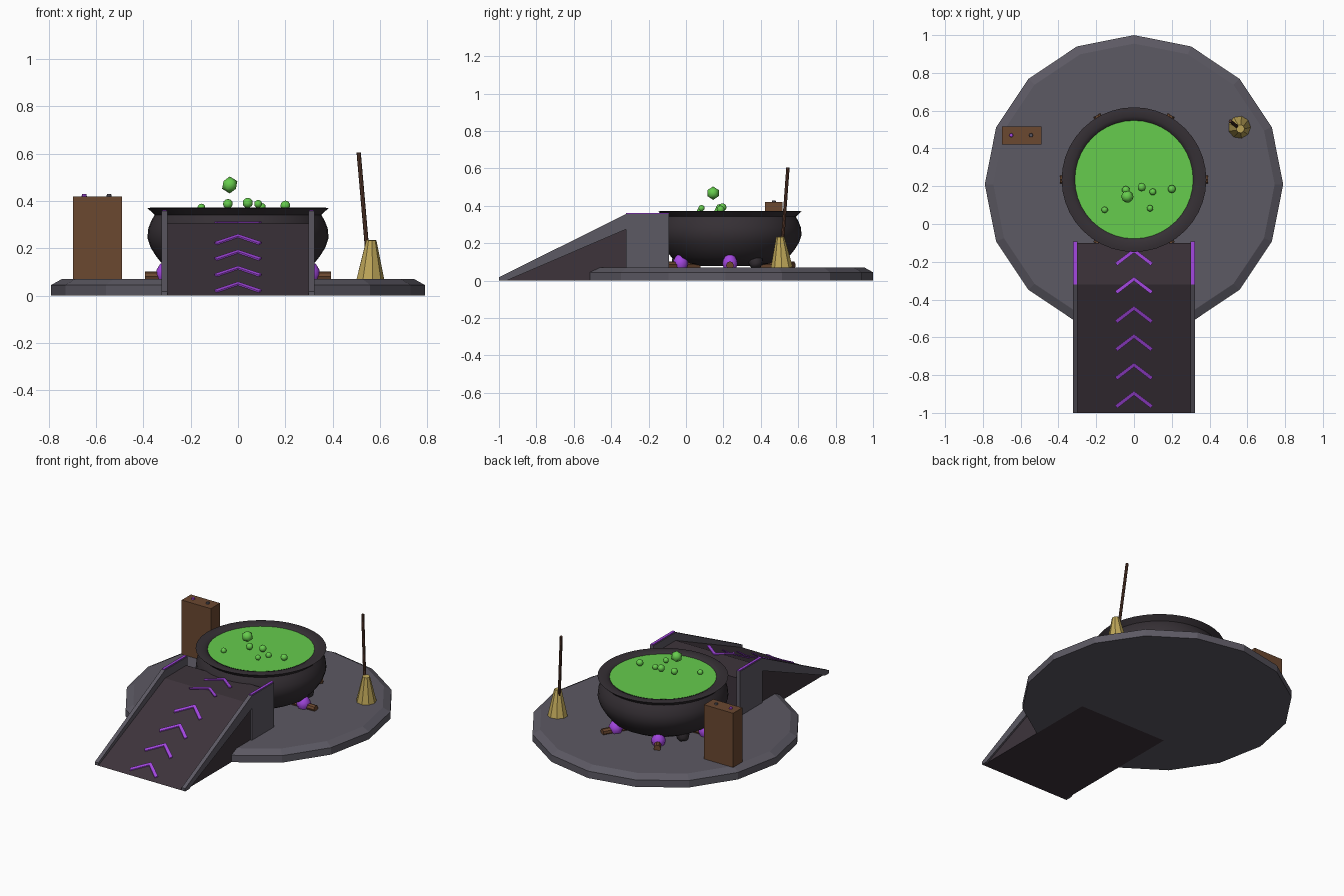
import bpy, bmesh, math
from mathutils import Vector, Matrix

if "Cube" in bpy.data.objects:
    bpy.data.objects.remove(bpy.data.objects["Cube"])


def material(name, rgb):
    m = bpy.data.materials.new(name)
    m.diffuse_color = (*rgb, 1)
    m.use_nodes = True
    m.node_tree.nodes["Principled BSDF"].inputs["Base Color"].default_value = m.diffuse_color
    return m


STONE = material("grey_stone", (0.107, 0.100, 0.125))
DECK = material("dark_deck", (0.047, 0.034, 0.044))
IRON = material("black_iron", (0.036, 0.029, 0.035))
GREEN = material("green_brew", (0.133, 0.604, 0.074))
PURPLE = material("purple_glow", (0.366, 0.063, 0.745))
WOOD = material("brown_wood", (0.147, 0.065, 0.030))
STICK = material("dark_wood", (0.100, 0.042, 0.026))
STRAW = material("straw", (0.520, 0.385, 0.100))


def finish(bm, name, mat, smooth=None):
    bmesh.ops.recalc_face_normals(bm, faces=bm.faces)
    me = bpy.data.meshes.new(name)
    bm.to_mesh(me)
    bm.free()
    ob = bpy.data.objects.new(name, me)
    bpy.context.collection.objects.link(ob)
    me.materials.append(mat)
    if smooth:
        bpy.ops.object.select_all(action='DESELECT')
        ob.select_set(True)
        bpy.context.view_layer.objects.active = ob
        bpy.ops.object.shade_smooth_by_angle(angle=math.radians(smooth))
    return ob


def lathe(name, mat, profile, segs, loc, smooth=None, phase=0.0, tilt=None):
    """Rings of (radius, z), capped at both ends; tilt leans the axis."""
    bm = bmesh.new()
    rings = []
    for r, z in profile:
        rings.append([bm.verts.new((r * math.cos(phase + i * math.tau / segs),
                                    r * math.sin(phase + i * math.tau / segs), z))
                      for i in range(segs)])
    for a, b in zip(rings, rings[1:]):
        for i in range(segs):
            j = (i + 1) % segs
            bm.faces.new((a[i], a[j], b[j], b[i]))
    bm.faces.new(rings[0])
    bm.faces.new(rings[-1])
    if tilt:
        rot = Vector((0, 0, 1)).rotation_difference(Vector(tilt)).to_matrix()
        bmesh.ops.rotate(bm, verts=bm.verts, matrix=rot)
    bmesh.ops.translate(bm, verts=bm.verts, vec=loc)
    return finish(bm, name, mat, smooth)


def prism(name, mat, outline, offset):
    """Extrude a closed 3D outline along an offset vector."""
    bm = bmesh.new()
    face = bm.faces.new([bm.verts.new(p) for p in outline])
    ext = bmesh.ops.extrude_face_region(bm, geom=[face])
    moved = [g for g in ext["geom"] if isinstance(g, bmesh.types.BMVert)]
    bmesh.ops.translate(bm, verts=moved, vec=offset)
    return finish(bm, name, mat)


def side_prism(name, mat, yz, x0, x1):
    return prism(name, mat, [(x0, y, z) for y, z in yz], (x1 - x0, 0, 0))


def box(name, mat, size, loc, angle=0.0):
    bm = bmesh.new()
    bmesh.ops.create_cube(bm, size=1, matrix=Matrix.Translation(loc)
                          @ Matrix.Rotation(angle, 4, 'Z') @ Matrix.Diagonal((*size, 1)))
    return finish(bm, name, mat)


CY = 0.235      # pot centre along y
GROUND = 0.07   # top of the stone base

# Stone base with bevelled upper edge
lathe("stone_base", STONE, [(0.79, 0), (0.79, 0.045), (0.745, GROUND)], 16, (0, 0.21, 0))

# Ramp body
EDGE, DECK_Z = -0.32, 0.305
side_prism("ramp", DECK, [(-1, 0), (EDGE, DECK_Z), (-0.10, DECK_Z), (-0.10, 0)], -0.312, 0.312)

# Kerbs, landing walls and glowing strips
for s, side in ((-1, "left"), (1, "right")):
    a, b = s * 0.298, s * 0.323
    side_prism(f"{side}_kerb", STONE,
               [(-1, 0), (-1, 0.018), (EDGE, 0.357), (EDGE, 0.275), (-0.96, 0)], a, b)
    side_prism(f"{side}_landing_wall", STONE,
               [(EDGE, 0), (EDGE, 0.357), (-0.092, 0.357), (-0.092, 0)], a, b)
    box(f"{side}_glow_strip", PURPLE, (0.017, 0.228, 0.008), (s * 0.311, -0.206, 0.359))

# Chevron plates; those on the slope follow it
for k, apex in enumerate((-0.13, -0.28, -0.435, -0.583, -0.735, -0.885)):
    def surface(y):
        return DECK_Z + 0.002 if k < 2 else (y + 1) * DECK_Z / (EDGE + 1) + 0.002
    for s in (-1, 1):
        pts = [(0, apex), (s * 0.1, apex - 0.075), (s * 0.088, apex - 0.09), (0, apex - 0.022)]
        prism(f"chevron_{k}", PURPLE, [(x, y, surface(y)) for x, y in pts], (0, 0, 0.006))

# Pot with flared lip
pot = [(0.18, 0.078), (0.255, 0.092), (0.31, 0.122), (0.345, 0.165), (0.37, 0.205),
       (0.383, 0.245), (0.379, 0.285), (0.365, 0.32), (0.352, 0.342), (0.383, 0.37),
       (0.365, 0.373), (0.335, 0.372), (0.312, 0.362), (0.308, 0.352)]
lathe("pot", IRON, pot, 40, (0, CY, 0), smooth=50)
lathe("brew", GREEN, [(0.313, 0.35), (0.313, 0.363)], 40, (0, CY, 0))

# Bubbles: x, y, z, radius
for x, y, z, r in ((-0.155, 0.075, 0.372, 0.017), (-0.043, 0.18, 0.388, 0.021),
                   (-0.035, 0.145, 0.468, 0.036), (0.041, 0.195, 0.392, 0.022),
                   (0.085, 0.083, 0.388, 0.017), (0.1, 0.17, 0.374, 0.018),
                   (0.2, 0.185, 0.381, 0.021)):
    bm = bmesh.new()
    bmesh.ops.create_icosphere(bm, subdivisions=1 if r > 0.03 else 2, radius=r,
                               matrix=Matrix.Translation((x, y, z)))
    finish(bm, "bubble", GREEN, smooth=60)

# Logs and flames around the pot
flame = [(0.036, 0), (0.043, 0.02), (0.039, 0.04), (0.027, 0.06), (0.013, 0.073), (0.003, 0.077)]
for i in range(6):
    a = i * math.tau / 6
    c, s = math.cos(a), math.sin(a)
    lathe("log", WOOD, [(0.021, -0.1), (0.021, 0.1)], 8,
          (0.293 * c, CY + 0.293 * s, GROUND + 0.012), tilt=(c, s, 0))
    lathe("flame", PURPLE, flame, 10, (0.305 * c, CY + 0.305 * s, GROUND), smooth=60)

# Three iron feet leaning outward
for deg in (30, 150, 270):
    a = math.radians(deg)
    c, s = math.cos(a), math.sin(a)
    lathe("pot_foot", IRON, [(0.022, 0), (0.034, 0.015), (0.042, 0.045), (0.04, 0.08)], 10,
          (0.285 * c, CY + 0.285 * s, GROUND), smooth=60, tilt=(-0.35 * c, -0.35 * s, 1))

# Wooden cabinet with two knobs on top
box("cabinet", WOOD, (0.208, 0.094, 0.35), (-0.594, 0.469, GROUND + 0.175))
for x, m in ((-0.65, PURPLE), (-0.545, STONE)):
    lathe("cabinet_knob", m, [(0.011, 0), (0.009, 0.009)], 8, (x, 0.47, 0.42))

# Broom: straw head and leaning handle
lathe("broom_head", STRAW, [(0.06, 0), (0.022, 0.165)], 9, (0.558, 0.512, GROUND),
      tilt=(0.03, -0.05, 1))
foot, top = Vector((0.548, 0.513, 0.17)), Vector((0.51, 0.545, 0.605))
lathe("broom_handle", STICK, [(0.009, 0), (0.009, (top - foot).length)], 8, foot,
      tilt=(top - foot))
